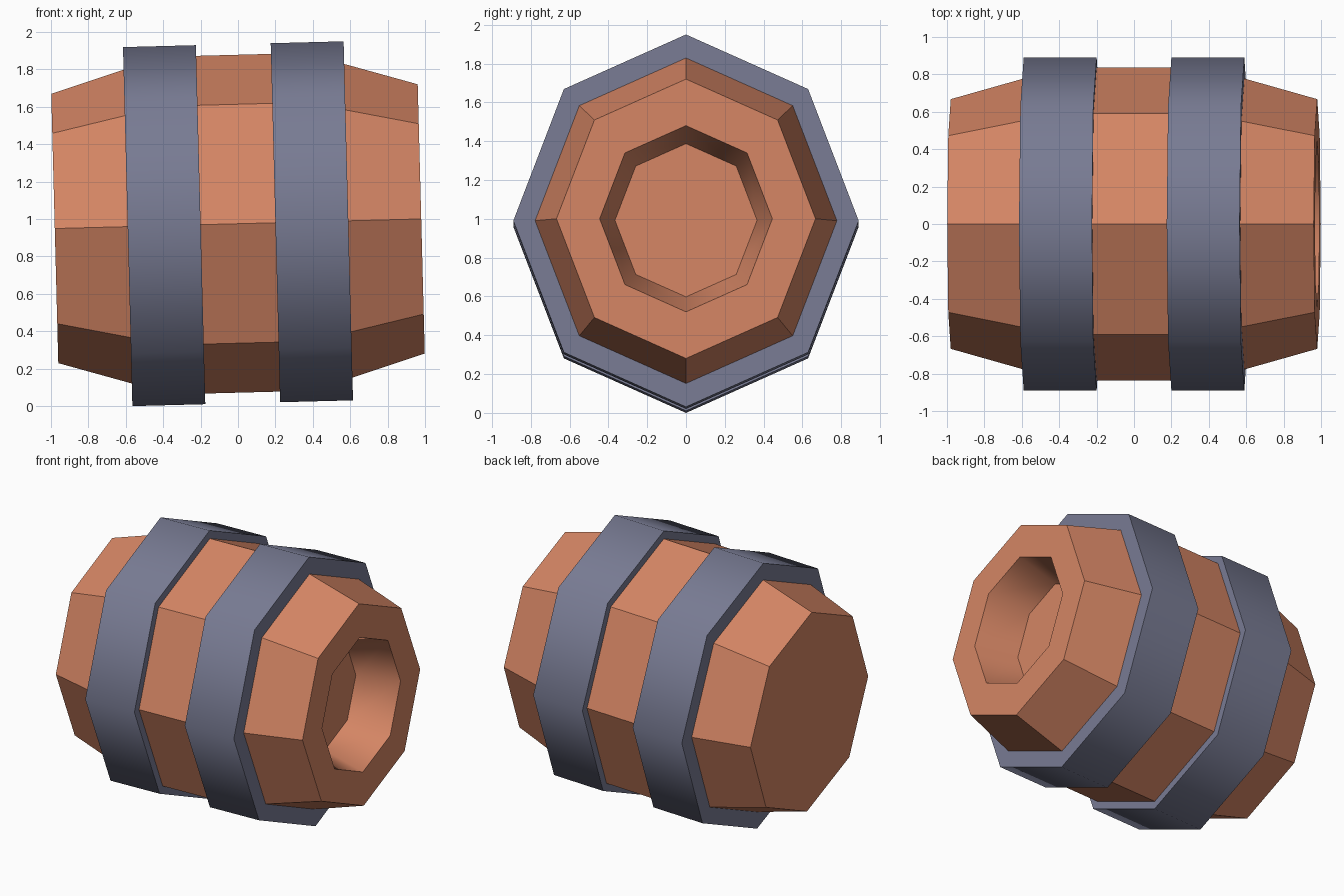
import bpy, bmesh, math
from mathutils import Matrix

if "Cube" in bpy.data.objects:
    bpy.data.objects.remove(bpy.data.objects["Cube"])

SIDES = 8
Y_SQUASH = 0.89 / 0.96            # barrel is slightly narrower in y than in z
PLACE = Matrix.Translation((0, 0, 0.975)) @ Matrix.Rotation(math.radians(-1.5), 4, 'Y')


def material(name, srgb):
    m = bpy.data.materials.new(name)
    lin = [((c / 255 + 0.055) / 1.055) ** 2.4 for c in srgb]
    m.diffuse_color = (*lin, 1)
    m.use_nodes = True
    m.node_tree.nodes["Principled BSDF"].inputs["Base Color"].default_value = m.diffuse_color
    return m


def lathe(name, profile, mat, closed=False, smooth_segments=()):
    """Sweep (x, radius) points round the x axis; a vertex points straight up."""
    bm = bmesh.new()
    rings = []
    for x, r in profile:
        rings.append([bm.verts.new((x, r * Y_SQUASH * math.sin(a), r * math.cos(a)))
                      for a in (2 * math.pi * i / SIDES for i in range(SIDES))])
    count = len(rings) if closed else len(rings) - 1
    for s in range(count):
        a, b = rings[s], rings[(s + 1) % len(rings)]
        for i in range(SIDES):
            j = (i + 1) % SIDES
            f = bm.faces.new((a[i], a[j], b[j], b[i]))
            f.smooth = s in smooth_segments
    if not closed:
        bm.faces.new(rings[0])
        bm.faces.new(rings[-1])
    bmesh.ops.recalc_face_normals(bm, faces=bm.faces)
    # keep rims crisp where smooth and flat faces meet
    for e in bm.edges:
        e.smooth = all(f.smooth for f in e.link_faces)
    bm.transform(PLACE)
    me = bpy.data.meshes.new(name)
    bm.to_mesh(me)
    bm.free()
    me.materials.append(mat)
    ob = bpy.data.objects.new(name, me)
    bpy.context.collection.objects.link(ob)
    return ob


wood = material("warm_wood", (212, 133, 100))
steel = material("blue_grey_steel", (120, 123, 147))

# Barrel body: closed left end, tapered recess sunk in the right end
lathe("barrel_body",
      [(-0.98, 0.72), (-0.38, 0.903), (0.38, 0.903), (0.98, 0.72),
       (0.98, 0.48), (0.68, 0.395)],
      wood, smooth_segments=(4,))

# Two metal hoops
for side, name in ((-1, "left_hoop"), (1, "right_hoop")):
    lathe(name,
          [(side * 0.2, 0.83), (side * 0.2, 0.96), (side * 0.59, 0.96), (side * 0.59, 0.83)],
          steel, closed=True, smooth_segments=(1,))
